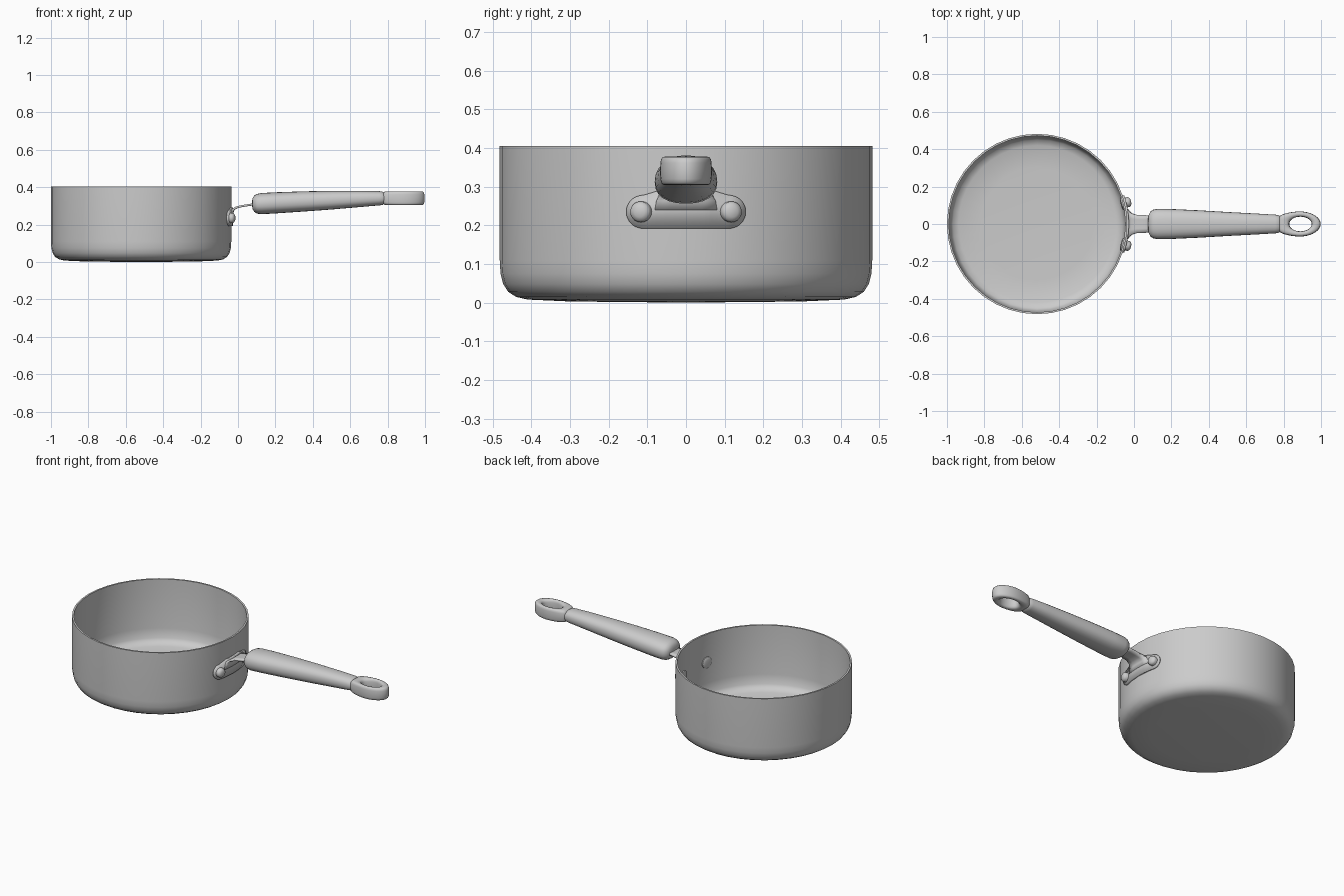
import bpy, bmesh, math
from mathutils import Vector, Matrix

if "Cube" in bpy.data.objects:
    bpy.data.objects.remove(bpy.data.objects["Cube"])

metal = bpy.data.materials.new("brushed_metal")
metal.use_nodes = True
GREY = (0.6, 0.6, 0.6, 1)
metal.diffuse_color = GREY
metal.node_tree.nodes["Principled BSDF"].inputs["Base Color"].default_value = GREY

PAN_X, PAN_R, WALL = -0.518, 0.482, 0.01
TAU = 2 * math.pi


def finish(name, bm, angle=40):
    bmesh.ops.remove_doubles(bm, verts=bm.verts, dist=1e-5)
    bmesh.ops.recalc_face_normals(bm, faces=bm.faces)
    mesh = bpy.data.meshes.new(name)
    bm.to_mesh(mesh)
    bm.free()
    mesh.materials.append(metal)
    ob = bpy.data.objects.new(name, mesh)
    bpy.context.collection.objects.link(ob)
    bpy.ops.object.select_all(action='DESELECT')
    bpy.context.view_layer.objects.active = ob
    ob.select_set(True)
    bpy.ops.object.shade_smooth_by_angle(angle=math.radians(angle))
    return ob


def loft(bm, rows, closed=False, loop=True):
    """Skin rows of points; optionally close each row and the whole run."""
    rings = [[bm.verts.new(p) for p in row] for row in rows]
    pairs = list(zip(rings, rings[1:]))
    if closed:
        pairs.append((rings[-1], rings[0]))
    n = len(rings[0])
    for a, b in pairs:
        for i in range(n if loop else n - 1):
            j = (i + 1) % n
            bm.faces.new((a[i], a[j], b[j], b[i]))
    return rings


def spow(v, p):
    return math.copysign(abs(v) ** p, v)


def lathe(name, profile, steps, matrix):
    bm = bmesh.new()
    vs = [bm.verts.new((r, 0, z)) for r, z in profile]
    es = [bm.edges.new(e) for e in zip(vs, vs[1:])]
    bmesh.ops.spin(bm, geom=vs + es, cent=(0, 0, 0), axis=(0, 0, 1),
                   angle=TAU, steps=steps)
    bmesh.ops.transform(bm, matrix=matrix, verts=bm.verts)
    return finish(name, bm)


def wall_x(y, offset=0.0):
    return PAN_X + math.sqrt((PAN_R + offset) ** 2 - y * y)


# Pan body: thin shell with a rounded base corner
lathe("pan_body", [
    (0, 0), (0.3, 0.003), (0.41, 0.008), (0.44, 0.015), (0.46, 0.028),
    (0.473, 0.048), (0.48, 0.075), (PAN_R, 0.11), (PAN_R, 0.405),
    (PAN_R - WALL, 0.405), (PAN_R - WALL, 0.11), (0.463, 0.055),
    (0.45, 0.036), (0.42, 0.024), (0.3, 0.018), (0, 0.016)],
    40, Matrix.Translation((PAN_X, 0, 0)))

# Bracket plate wrapped on the wall, with round ends and a raised middle
END, RAD, MID = 0.11, 0.043, 0.235
rows = []
for i in range(41):
    y = 0.1525 * math.sin(math.pi * (i / 40 - 0.5))
    over = max(0, abs(y) - END)
    drop = math.sqrt(max(0, RAD ** 2 - over ** 2))
    rise = max(0, min(1, (END - abs(y)) / 0.05)) * 0.015
    rows.append([(wall_x(y, 0.003), y, MID - drop),
                 (wall_x(y, 0.003), y, MID + drop + rise)])
bm = bmesh.new()
loft(bm, rows, loop=False)
plate = finish("bracket_plate", bm)

# Neck strap bending from the plate out to the grip
rows = []
for x, z, w in [(-0.03, 0.24, 0.08), (-0.029, 0.265, 0.076), (-0.024, 0.28, 0.068),
                (-0.01, 0.291, 0.056), (0.015, 0.298, 0.049),
                (0.05, 0.304, 0.047), (0.11, 0.312, 0.046)]:
    hug = max(0, -x / 0.03)
    rows.append([(x - hug * (wall_x(0) - wall_x(w * t)), w * t, z)
                 for t in (-1, -0.5, 0, 0.5, 1)])
bm = bmesh.new()
loft(bm, rows, loop=False)
strap = finish("neck_strap", bm)
for ob in (plate, strap):
    mod = ob.modifiers.new("thickness", 'SOLIDIFY')
    mod.thickness = 0.011
    mod.offset = 0

# Rivets: domed heads outside, shallow heads inside
for side, label in ((1, "back"), (-1, "front")):
    y = side * 0.113
    normal = Vector((wall_x(y) - PAN_X, y, 0)).normalized()
    for where, dist, radius, height, sign in (("outer", PAN_R, 0.027, 0.035, 1),
                                              ("inner", PAN_R - WALL, 0.034, 0.012, -1)):
        direction = normal * sign
        spot = Vector((PAN_X, 0, MID)) + normal * dist
        turn = direction.to_track_quat('Z', 'Y').to_matrix().to_4x4()
        lathe(f"{where}_rivet_{label}",
              [(0, -0.004), (radius, -0.004), (radius, height * 0.6),
               (radius * 0.85, height * 0.82), (radius * 0.5, height * 0.96),
               (0, height)], 20, Matrix.Translation(spot) @ turn)

# Grip: tapering rounded sections (x, bottom, top, half width)
bm = bmesh.new()
rows = []
for x, low, high, half in [
        (0.075, 0.3, 0.325, 0.022), (0.078, 0.283, 0.342, 0.047),
        (0.087, 0.268, 0.356, 0.066), (0.102, 0.259, 0.364, 0.076),
        (0.125, 0.256, 0.369, 0.081), (0.2, 0.26, 0.373, 0.08),
        (0.35, 0.27, 0.378, 0.073), (0.5, 0.281, 0.381, 0.064),
        (0.65, 0.294, 0.381, 0.056), (0.755, 0.303, 0.379, 0.05),
        (0.772, 0.305, 0.377, 0.047), (0.782, 0.312, 0.37, 0.042)]:
    mid, tall = (low + high) / 2, (high - low) / 2
    rows.append([(x, half * spow(math.cos(TAU * k / 24), 0.85),
                  mid + tall * spow(math.sin(TAU * k / 24), 0.85))
                 for k in range(24)])
rings = loft(bm, rows)
for ring in (rings[0], rings[-1]):
    bm.faces.new(ring)
finish("handle_grip", bm)

# Hanging loop: rounded section swept between the hole and the outer outline
bm = bmesh.new()
rows = []
for i in range(48):
    c, s = math.cos(TAU * i / 48), math.sin(TAU * i / 48)
    inner = Vector((0.89 + 0.06 * c, 0.039 * s))
    outer = Vector((0.885 + 0.113 * c, 0.067 * spow(s, 1 if c > 0 else 1 + 0.6 * c)))
    row = []
    for k in range(16):
        u = 0.5 + 0.5 * spow(math.cos(TAU * k / 16), 0.6)
        p = inner.lerp(outer, u)
        row.append((p.x, p.y, 0.341 + 0.037 * spow(math.sin(TAU * k / 16), 0.6)))
    rows.append(row)
loft(bm, rows, closed=True)
finish("hanging_loop", bm, 60)
